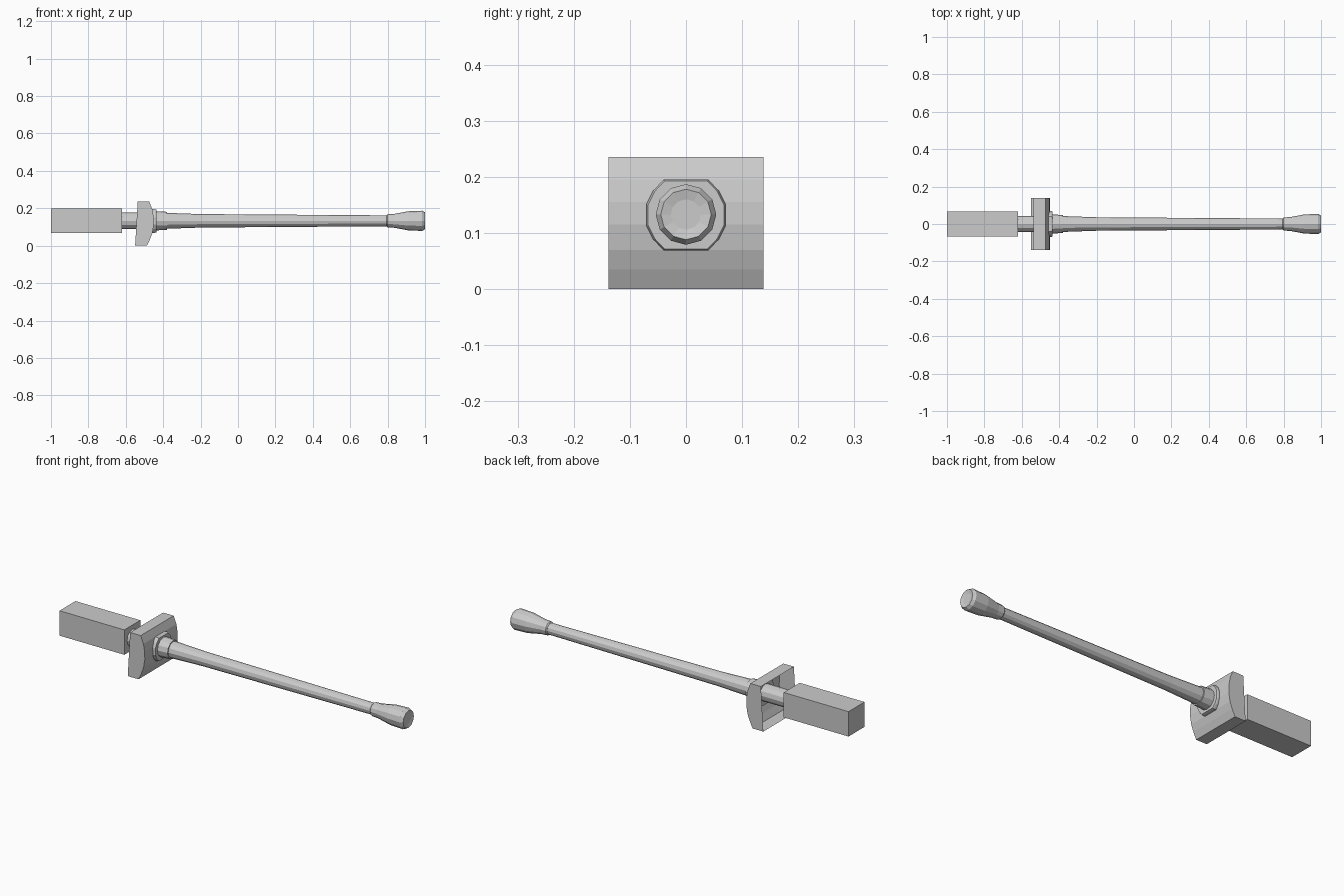
import bpy, bmesh, math

if "Cube" in bpy.data.objects:
    bpy.data.objects.remove(bpy.data.objects["Cube"])

AXIS_Z = 0.133


def make_object(name, bm):
    bmesh.ops.recalc_face_normals(bm, faces=bm.faces)
    mesh = bpy.data.meshes.new(name)
    bm.to_mesh(mesh)
    bm.free()
    obj = bpy.data.objects.new(name, mesh)
    bpy.context.collection.objects.link(obj)
    return obj


def loft(name, rings):
    """Bridge equal-length rings of points and cap both ends."""
    bm = bmesh.new()
    loops = [[bm.verts.new(p) for p in ring] for ring in rings]
    n = len(loops[0])
    for a, b in zip(loops, loops[1:]):
        for i in range(n):
            j = (i + 1) % n
            bm.faces.new((a[i], a[j], b[j], b[i]))
    bm.faces.new(loops[0])
    bm.faces.new(loops[-1])
    return make_object(name, bm)


def lathe(name, profile, sides=12):
    """Turn (x, radius) pairs around the gun axis."""
    angles = [2 * math.pi * i / sides for i in range(sides)]
    return loft(name, [[(x, r * math.cos(a), AXIS_Z + r * math.sin(a))
                        for a in angles] for x, r in profile])


# Breech block
bm = bmesh.new()
bmesh.ops.create_cube(bm, size=1)
for v in bm.verts:
    v.co = (-0.81 + v.co.x * 0.38, v.co.y * 0.134, AXIS_Z + v.co.z * 0.132)
make_object("breech_block", bm)

# Recoil tube through the mantlet
lathe("recoil_tube", [(-0.62, 0.044), (-0.452, 0.044)])

# Mantlet: curved shield shell, open at the back
profile = [(-0.536, 0.235), (-0.474, 0.235), (-0.458, 0.195), (-0.451, 0.155),
           (-0.450, 0.115), (-0.457, 0.070), (-0.470, 0.035), (-0.487, 0.0),
           (-0.550, 0.0)]
bm = bmesh.new()
left, right = [[bm.verts.new((x, y, z)) for x, z in profile]
               for y in (-0.138, 0.138)]
bm.faces.new(left)
bm.faces.new(right)
for i in range(len(profile) - 1):
    bm.faces.new((left[i], left[i + 1], right[i + 1], right[i]))
make_object("mantlet", bm)

# Flange with flattened top and bottom
quarter = [(0.0705, 0.019), (0.058, 0.044), (0.040, 0.063)]
half = quarter + [(-y, z) for y, z in reversed(quarter)]
outline = half + [(-y, -z) for y, z in half]
loft("flange", [[(x, y * s, AXIS_Z - 0.001 + z * s) for y, z in outline]
                for x, s in ((-0.465, 1), (-0.445, 1), (-0.437, 0.96))])

# Barrel with root sleeve
lathe("barrel_sleeve", [(-0.45, 0.052), (-0.38, 0.048)])
lathe("barrel", [(-0.40, 0.043), (-0.37, 0.042), (-0.20, 0.036), (0.82, 0.029)])

# Flared muzzle
lathe("muzzle", [(0.795, 0.030), (0.80, 0.035), (0.835, 0.037), (0.91, 0.051),
                 (0.985, 0.054), (1.0, 0.045), (0.996, 0.027)])
